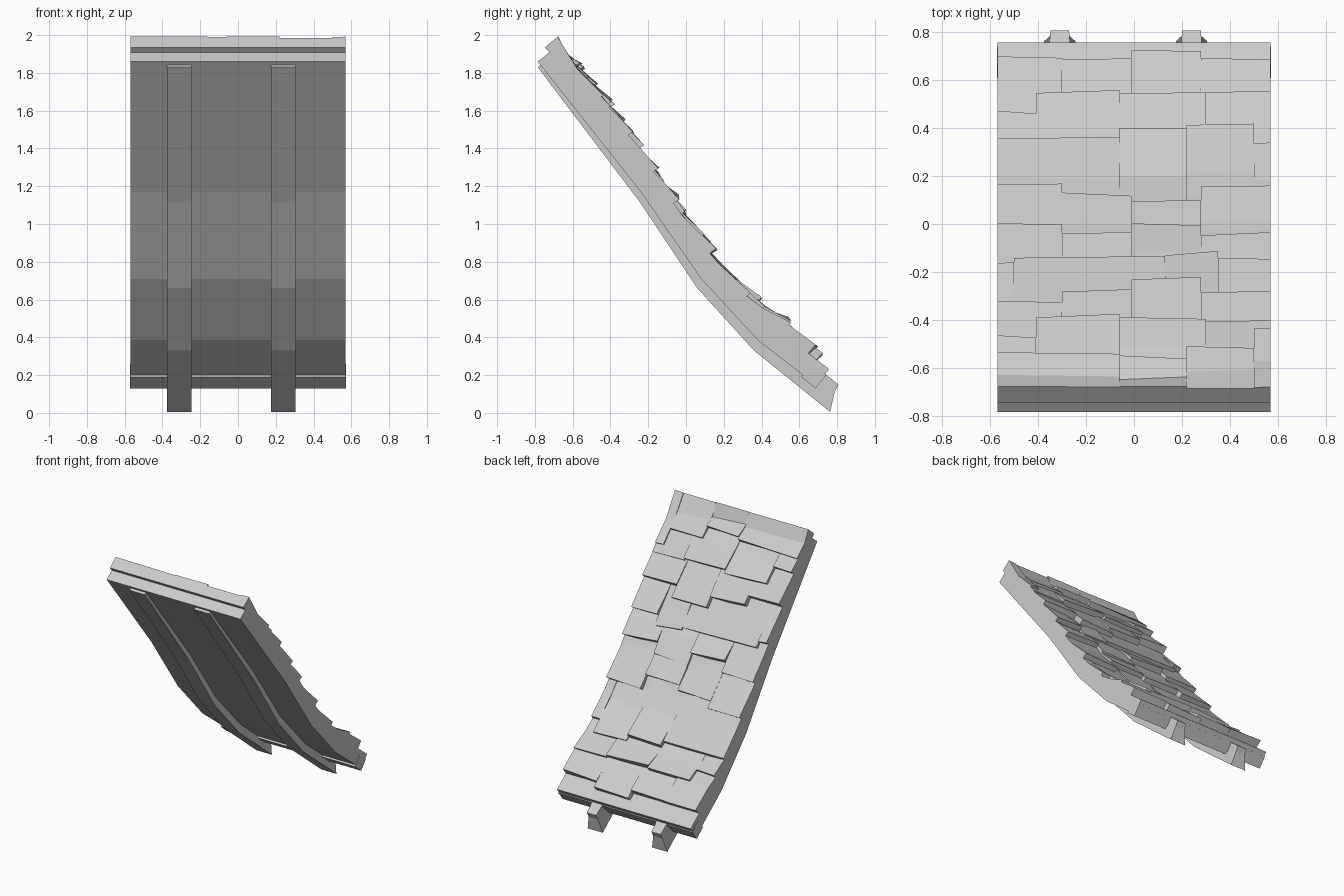
import bpy, bmesh, random
from mathutils import Vector

random.seed(4)
cube = bpy.data.objects.get("Cube")
if cube:
    bpy.data.objects.remove(cube)

grey = bpy.data.materials.new("plain_grey")
grey.use_nodes = True
grey.diffuse_color = (0.6, 0.6, 0.6, 1)
grey.node_tree.nodes["Principled BSDF"].inputs["Base Color"].default_value = (0.6, 0.6, 0.6, 1)


def finish(name, bm):
    bmesh.ops.recalc_face_normals(bm, faces=bm.faces)
    mesh = bpy.data.meshes.new(name)
    bm.to_mesh(mesh)
    bm.free()
    mesh.materials.append(grey)
    obj = bpy.data.objects.new(name, mesh)
    bpy.context.collection.objects.link(obj)
    return obj


def thicken(line, depth):
    """Close a (y, z) line into a band lying above it."""
    pts = [Vector(p) for p in line]
    upper = []
    for i, p in enumerate(pts):
        t = (pts[min(i + 1, len(pts) - 1)] - pts[max(i - 1, 0)]).normalized()
        upper.append(p + Vector((-t.y, t.x)) * depth)
    return pts + upper[::-1]


def extrude_x(bm, profile, x0, x1):
    face = bm.faces.new([bm.verts.new((x0, p[0], p[1])) for p in profile])
    new = bmesh.ops.extrude_face_region(bm, geom=[face])["geom"]
    verts = [v for v in new if isinstance(v, bmesh.types.BMVert)]
    bmesh.ops.translate(bm, verts=verts, vec=(x1 - x0, 0, 0))


# Curved roof deck with a slightly deeper eave board
deck_line = [(-0.785, 1.86), (-0.24, 1.17), (0.08, 0.71), (0.38, 0.385), (0.69, 0.145)]
bm = bmesh.new()
extrude_x(bm, thicken(deck_line, 0.11), -0.57, 0.57)
finish("roof_deck", bm)

bm = bmesh.new()
extrude_x(bm, thicken([(0.61, 0.19), (0.685, 0.13)], 0.09), -0.572, 0.572)
finish("eave_board", bm)

# Two rafters under the deck, with chamfered tails
rafter_line = [(-0.785, 1.83), (-0.24, 1.11), (0.06, 0.66), (0.36, 0.33), (0.75, 0.01)]
rafter_line[-1] = (0.763, 0.005)
for side, x in (("right", -0.31), ("left", 0.24)):
    bm = bmesh.new()
    profile = thicken(rafter_line[:-1] + [(0.72, 0.04)], 0.14)
    profile[4] = Vector(rafter_line[-1])
    profile.insert(5, Vector((0.787, 0.11)))
    extrude_x(bm, profile, x - 0.065, x + 0.065)
    for v in bm.verts:
        if v.co.y > 0.78:
            v.co.x = x + (v.co.x - x) * 0.6
    finish(side + "_rafter", bm)

# Upper surface that the shingle edges reach
CREST = [(-0.67, 2.0), (-0.5, 1.8), (-0.38, 1.645), (-0.25, 1.46), (-0.1, 1.25),
         (0, 1.1), (0.14, 0.92), (0.25, 0.76), (0.42, 0.6), (0.57, 0.49), (0.74, 0.33)]


def height(y):
    for (y0, z0), (y1, z1) in zip(CREST, CREST[1:]):
        if y <= y1 or y1 == CREST[-1][0]:
            return z0 + (z1 - z0) * (y - y0) / (y1 - y0)


def on_roof(x, y, depth):
    slope = (height(y + 0.1) - height(y - 0.1)) / 0.2
    n = Vector((0, -slope, 1)).normalized()
    return Vector((x, y, height(y))) - n * depth


def shingle(bm, x0, x1, top, edge, ridge):
    """Wedge that is sunk upslope and lifted at its lower edge."""
    lift = random.uniform(0.0, 0.022)
    rows = []
    for y, depth in ((top, 0.012 if ridge else 0.06), ((top + edge) / 2, 0.035), (edge, lift)):
        for x in (x0, x1):
            skew = 0 if y == top else random.uniform(-0.008, 0.008)
            d = depth + random.uniform(-0.004, 0.012)
            base = on_roof(x, y, 0.1)
            rows.append((bm.verts.new(on_roof(x, y + skew, d)), bm.verts.new(base)))
    for a, b in ((0, 2), (2, 4)):
        quad = (rows[a], rows[a + 1], rows[b + 1], rows[b])
        bm.faces.new([q[0] for q in quad])
        bm.faces.new([q[1] for q in reversed(quad)])
    for a, b in ((0, 1), (1, 3), (3, 5), (5, 4), (4, 2), (2, 0)):
        bm.faces.new((rows[a][0], rows[a][1], rows[b][1], rows[b][0]))


# Courses from ridge to eave: joint pattern and lower edges, in hundredths
JOINTS = {"a": (-57, -6, 22, 50, 57), "b": (-57, -41, -6, 30, 57),
          "c": (-57, -30, -1, 28, 57), "d": (-57, -50, 13, 35, 57)}
COURSES = [("a", (-53, -55, -49, -42)), ("b", (-46, -38, -39, -38)),
           ("c", (-31, -27, -22, -27)), ("d", (-15, -12, -10, -14)),
           ("c", (1, -3, 2, -3)), ("c", (17, 14, 11, 17)),
           ("a", (38, 41, 43, 36)), ("b", (48, 56, 55, 56)),
           ("c", (70, 70, 74, 70))]
top = -0.67
for number, (kind, edges) in enumerate(COURSES, 1):
    bm = bmesh.new()
    xs = JOINTS[kind]
    for x0, x1, edge in zip(xs, xs[1:], edges):
        shingle(bm, x0 / 100, x1 / 100, top, edge / 100, number == 1)
    finish("shingle_course_%d" % number, bm)
    top = min(edges) / 100 - 0.04
